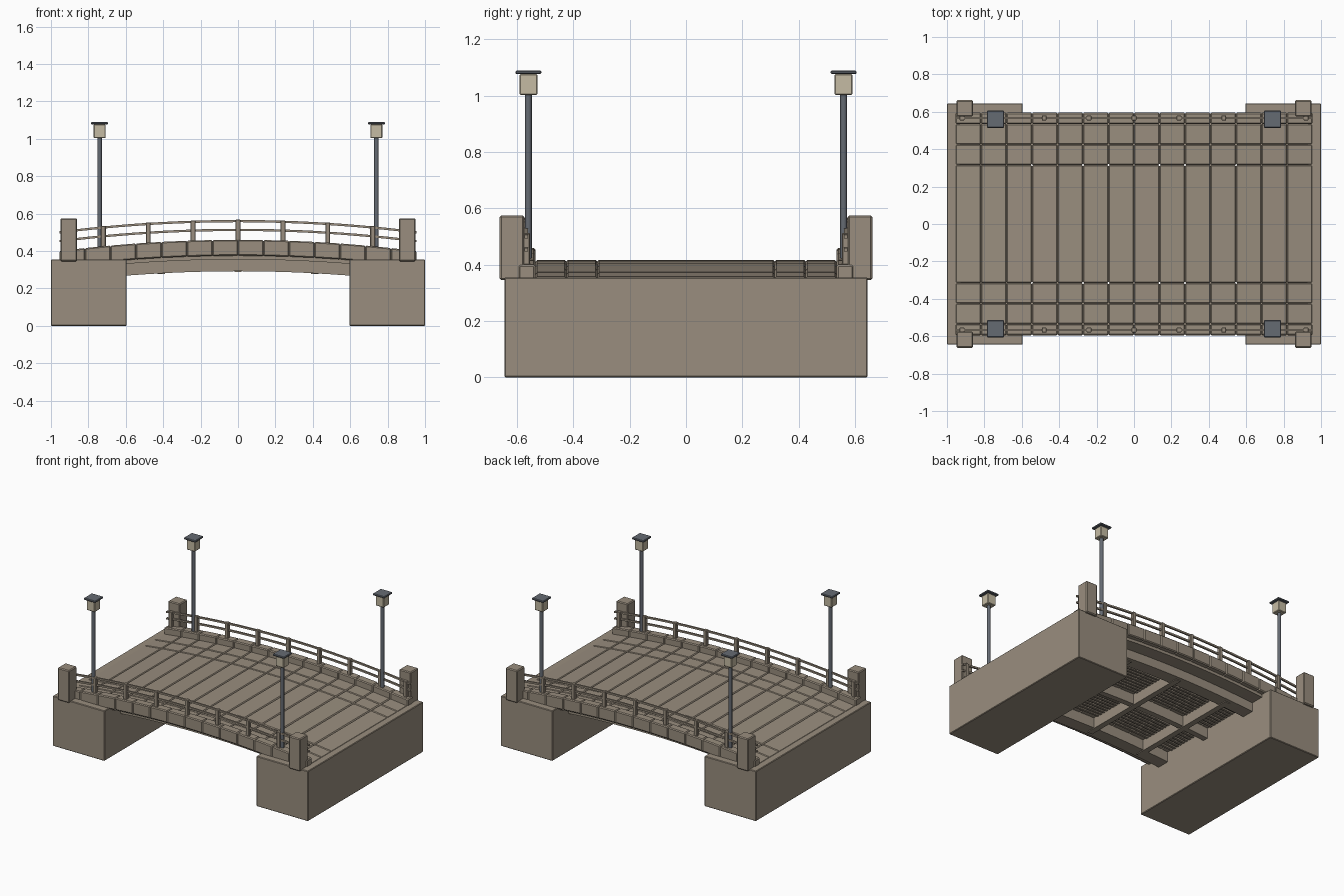
import bpy, bmesh
from mathutils import Matrix

cube = bpy.data.objects.get("Cube")
if cube:
    bpy.data.objects.remove(cube, do_unlink=True)

RISE = 0.066          # drop of the arch at one unit from mid-span
HALF = 0.955          # half length of the deck
SEGMENTS = 14         # slabs along the span


def material(name, color):
    m = bpy.data.materials.new(name)
    m.use_nodes = True
    m.diffuse_color = (*color, 1)
    bsdf = m.node_tree.nodes["Principled BSDF"]
    bsdf.inputs["Base Color"].default_value = (*color, 1)
    bsdf.inputs["Roughness"].default_value = 0.8
    return m


stone = material("tan stone", (0.32, 0.27, 0.21))
metal = material("dark grey metal", (0.13, 0.145, 0.17))
glass = material("cream lantern", (0.56, 0.50, 0.37))


def finish(name, bm, mat, bevel=0):
    bmesh.ops.recalc_face_normals(bm, faces=bm.faces)
    mesh = bpy.data.meshes.new(name)
    bm.to_mesh(mesh)
    bm.free()
    mesh.materials.append(mat)
    ob = bpy.data.objects.new(name, mesh)
    bpy.context.collection.objects.link(ob)
    if bevel:
        mod = ob.modifiers.new("edge bevel", "BEVEL")
        mod.width = bevel
        mod.segments = 1
        mod.limit_method = "ANGLE"
    return ob


def box(bm, x, y, z):
    """Box from (min, max) pairs."""
    size = [b - a for a, b in (x, y, z)]
    mid = [(a + b) / 2 for a, b in (x, y, z)]
    bmesh.ops.create_cube(bm, size=1, matrix=Matrix.Translation(mid) @ Matrix.Diagonal((*size, 1)))


def arch(x):
    return -RISE * x * x


def arched_bar(bm, x, y, z, steps=1):
    """Rectangular bar swept along the arch; z is its height at mid-span."""
    previous = None
    for i in range(steps + 1):
        px = x[0] + (x[1] - x[0]) * i / steps
        ring = [bm.verts.new((px, py, pz + arch(px)))
                for py, pz in ((y[0], z[0]), (y[1], z[0]), (y[1], z[1]), (y[0], z[1]))]
        if previous:
            for j in range(4):
                k = (j + 1) % 4
                bm.faces.new((previous[j], previous[k], ring[k], ring[j]))
        else:
            bm.faces.new(ring)
        previous = ring
    bm.faces.new(previous)


def around(c, half):
    return (c - half, c + half)


def span(a, b, side):
    """Mirror an interval to the given side."""
    return tuple(sorted((a * side, b * side)))


# Abutments
for sx, label in ((1, "left"), (-1, "right")):
    bm = bmesh.new()
    box(bm, span(0.595, 1.0, sx), (-0.645, 0.645), (0, 0.355))
    finish(label + "_abutment", bm, stone, 0.004)

# Deck slabs in rows and raised kerb blocks
slabs, kerbs = bmesh.new(), bmesh.new()
rows = [-0.535, -0.425, -0.315, 0.315, 0.425, 0.535]
step = 2 * HALF / SEGMENTS
for i in range(SEGMENTS):
    xs = (-HALF + i * step, -HALF + (i + 1) * step)
    for ys in zip(rows, rows[1:]):
        arched_bar(slabs, xs, ys, (0.365, 0.417))
    for sy in (1, -1):
        arched_bar(kerbs, xs, span(0.535, 0.595, sy), (0.375, 0.46))
finish("deck_slabs", slabs, stone, 0.006)
finish("kerb_blocks", kerbs, stone, 0.006)

# Supporting girders and crossbeams
bm = bmesh.new()
for y in (-0.42, 0, 0.42):
    arched_bar(bm, (-0.65, 0.65), around(y, 0.045 if y else 0.02), (0.292, 0.368), 16)
for sy in (1, -1):
    arched_bar(bm, (-0.65, 0.65), span(0.46, 0.56, sy), (0.355, 0.378), 16)
finish("girders", bm, stone)
bm = bmesh.new()
for x in (-0.41, 0, 0.41):
    box(bm, around(x, 0.02), (-0.44, 0.44), (0.287 + arch(x), 0.37 + arch(x)))
finish("crossbeams", bm, stone)

# Fine ribs on the deck underside
bm = bmesh.new()
for i in range(10):
    for sy in (1, -1):
        arched_bar(bm, (-0.6, 0.6), around(sy * (0.06 + i * 0.03), 0.008), (0.357, 0.367), 10)
finish("deck_ribs", bm, stone)

# Railings: two rails and short balusters on each side
for sy, label in ((1, "back"), (-1, "front")):
    y = 0.567 * sy
    bm = bmesh.new()
    for z in (0.513, 0.56):
        arched_bar(bm, (-HALF, HALF), around(y, 0.006), around(z, 0.006), 24)
    finish(label + "_rails", bm, stone)
    bm = bmesh.new()
    for i in range(-4, 5):
        x = max(-0.92, min(0.92, i * 0.24))
        box(bm, around(x, 0.013), around(y, 0.013), (0.45 + arch(x), 0.568 + arch(x)))
    finish(label + "_balusters", bm, stone, 0.003)

# Corner pillars and lamps
for sx in (1, -1):
    for sy in (1, -1):
        label = ("back_" if sy > 0 else "front_") + ("left" if sx > 0 else "right")
        bm = bmesh.new()
        box(bm, span(0.86, 0.95, sx), span(0.575, 0.662, sy), (0.345, 0.575))
        finish(label + "_pillar", bm, stone, 0.006)

        x, y = 0.74 * sx, 0.56 * sy
        bm = bmesh.new()
        bmesh.ops.create_cone(bm, cap_ends=True, segments=12, radius1=0.012, radius2=0.012,
                              depth=0.59, matrix=Matrix.Translation((x, y, 0.71)))
        pole = finish(label + "_lamp_pole", bm, metal)
        for face in pole.data.polygons:
            face.use_smooth = len(face.vertices) == 4
        bm = bmesh.new()
        box(bm, around(x, 0.032), around(y, 0.032), (1.003, 1.077))
        finish(label + "_lantern", bm, glass, 0.004)
        bm = bmesh.new()
        box(bm, around(x, 0.046), around(y, 0.046), (1.077, 1.09))
        finish(label + "_lamp_cap", bm, metal, 0.004)
